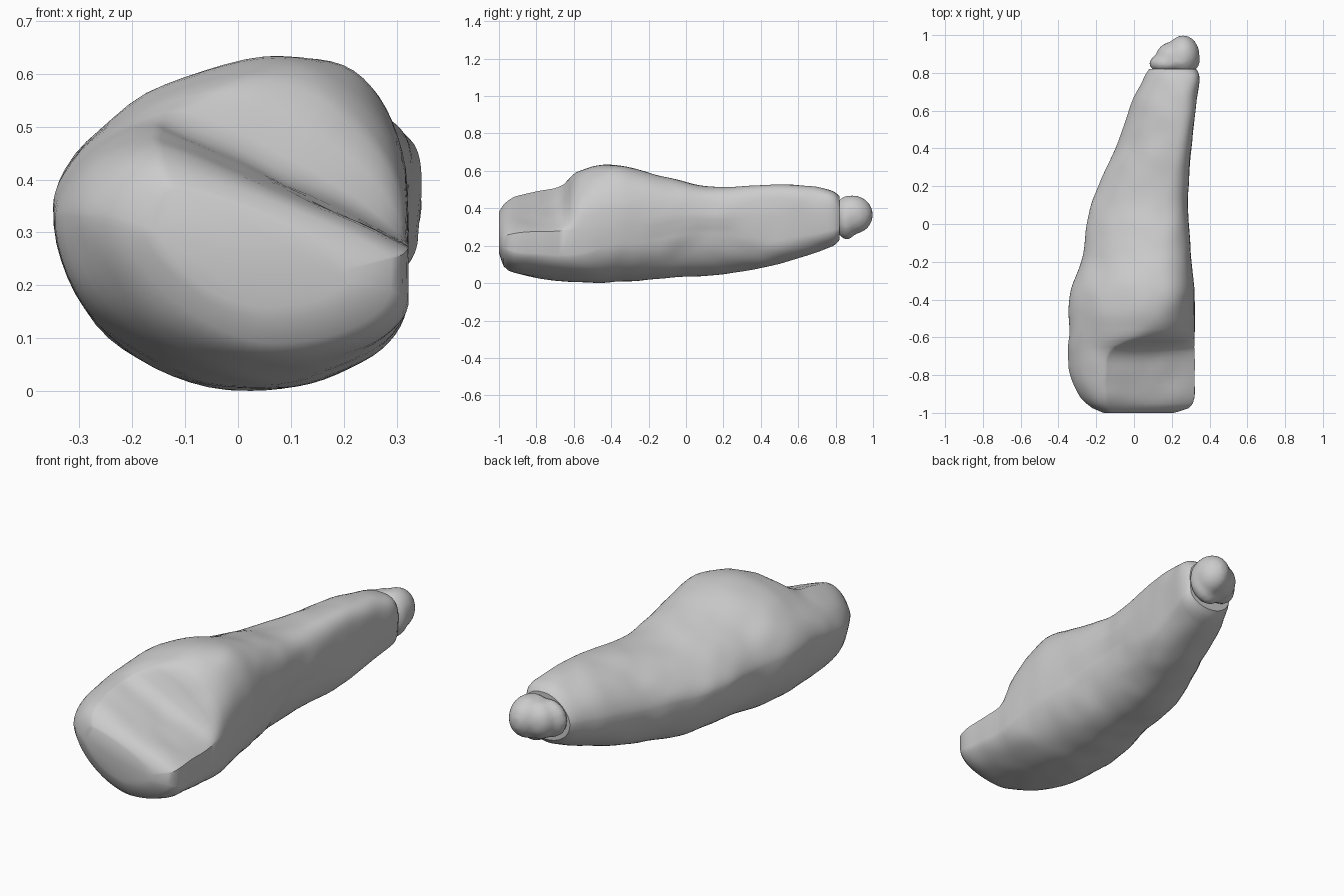
import bpy, bmesh, math
from mathutils import Vector, noise

if "Cube" in bpy.data.objects:
    bpy.data.objects.remove(bpy.data.objects["Cube"])

# Body sections: y, left x, right x, bottom z, top z, crest x, left z, right z, upper-right squareness
SECTIONS = [
    (-1.00, -.16, .21, .16, .38, -.12, .30, .23, 1.3),
    (-.975, -.22, .29, .09, .42, -.14, .32, .25, 1.2),
    (-.92, -.28, .32, .055, .46, -.15, .33, .265, 1.1),
    (-.80, -.34, .32, .03, .49, -.15, .33, .275, 1.05),
    (-.66, -.35, .32, .01, .525, -.12, .35, .28, 1.15),
    (-.59, -.345, .325, .003, .59, .02, .36, .28, 1.8),
    (-.45, -.345, .325, .003, .632, .07, .36, .29, 2.4),
    (-.33, -.33, .32, .01, .628, .09, .35, .30, 2.6),
    (-.18, -.275, .305, .02, .585, .10, .33, .31, 2.8),
    (.00, -.25, .29, .035, .54, .12, .32, .34, 2.8),
    (.15, -.21, .285, .04, .515, .14, .31, .34, 2.8),
    (.45, -.08, .31, .09, .525, .20, .31, .35, 3.4),
    (.65, -.01, .33, .15, .52, .22, .33, .37, 3.6),
    (.79, .06, .345, .20, .49, .22, .34, .37, 3.6),
    (.82, .08, .33, .23, .465, .22, .34, .36, 2.8),
]
# Along y: height of the right ledge, lower-left squareness, ledge depth
LEDGE = [(-1, .21, 1.5, 0), (-.9, .18, 1.8, 0), (-.6, .17, 2.1, .005), (-.35, .24, 2.1, .012),
         (.05, .32, 2.1, .016), (.25, .31, 2.1, .016), (.45, .25, 2.1, .012), (1, .33, 2.1, 0)]
SIDES = 64


def curve_at(rows, y):
    """Smooth interpolation of table rows at a given y."""
    i = max(k for k in range(len(rows) - 1) if rows[k][0] <= y + 1e-9)
    a, b = rows[i], rows[i + 1]
    p, n = rows[max(i - 1, 0)], rows[min(i + 2, len(rows) - 1)]
    h = b[0] - a[0]
    t = min(max((y - a[0]) / h, 0), 1)
    out = []
    for j in range(1, len(a)):
        m0 = (b[j] - p[j]) / (b[0] - p[0]) * h
        m1 = (n[j] - a[j]) / (n[0] - a[0]) * h
        out.append((2*t**3 - 3*t**2 + 1) * a[j] + (t**3 - 2*t**2 + t) * m0
                   + (3*t**2 - 2*t**3) * b[j] + (t**3 - t**2) * m1)
    return out


def section(y):
    """Ring of points made of four squared quarter ellipses, undercut at the right ledge."""
    xl, xr, zb, zt, xt, zl, zr, p_ur = curve_at(SECTIONS, y)
    ledge, p_ll, depth = curve_at(LEDGE, y)
    xb = .45 * xl + .55 * xr
    pts = []
    for k in range(SIDES):
        a = 2 * math.pi * k / SIDES
        c, s = math.cos(a), math.sin(a)
        if c >= 0:
            edge = xr if s >= 0 else xr - depth
            p, cz = (p_ur, zr) if s >= 0 else (2.0, min(ledge, zr - .01))
        else:
            edge = xl
            p, cz = (1.7, zl) if s >= 0 else (p_ll, zl)
        cx = xt if s >= 0 else xb
        x = cx + abs(c) ** (2 / p) * (edge - cx)
        z = cz + abs(s) ** (2 / p) * ((zt if s >= 0 else zb) - cz)
        pts.append(Vector((x, y, z)))
    return pts


def finish(name, bm):
    bmesh.ops.recalc_face_normals(bm, faces=bm.faces)
    mesh = bpy.data.meshes.new(name)
    bm.to_mesh(mesh)
    bm.free()
    ob = bpy.data.objects.new(name, mesh)
    bpy.context.collection.objects.link(ob)
    bpy.ops.object.select_all(action='DESELECT')
    ob.select_set(True)
    bpy.context.view_layer.objects.active = ob
    return ob


# Long tapering body with a raised hump
bm = bmesh.new()
ys = [-1, -.992, -.975, -.95] + [-.92 + i * .03 for i in range(57)] + [.79, .808, .82]
rings = []
for y in ys:
    ring = section(y)
    for v in ring:
        if -.95 < y < .78:
            v += noise.noise_vector(v * 9) * .005
    rings.append([bm.verts.new(v) for v in ring])
for a, b in zip(rings, rings[1:]):
    for k in range(SIDES):
        m = (k + 1) % SIDES
        bm.faces.new((a[k], a[m], b[m], b[k]))
for ring in (rings[0], rings[-1]):
    bm.faces.new(ring)
finish("body", bm)
bpy.ops.object.shade_smooth_by_angle(angle=math.radians(35))

# Lumpy end knob, fused from overlapping ellipsoids
bm = bmesh.new()
for centre, radii in [((.26, .89, .365), (.088, .11, .105)),
                      ((.25, .86, .35), (.1, .065, .118)),
                      ((.205, .885, .36), (.09, .08, .095)),
                      ((.175, .85, .36), (.095, .055, .095))]:
    made = bmesh.ops.create_icosphere(bm, subdivisions=3, radius=1)['verts']
    for v in made:
        v.co = Vector([c + r * q for c, r, q in zip(centre, radii, v.co)])
knob = finish("end_knob", bm)
fuse = knob.modifiers.new("fuse", 'REMESH')
fuse.mode = 'VOXEL'
fuse.voxel_size = .014
bpy.ops.object.modifier_apply(modifier="fuse")
soften = knob.modifiers.new("soften", 'SMOOTH')
soften.iterations = 4
bpy.ops.object.shade_smooth_by_angle(angle=math.radians(40))
